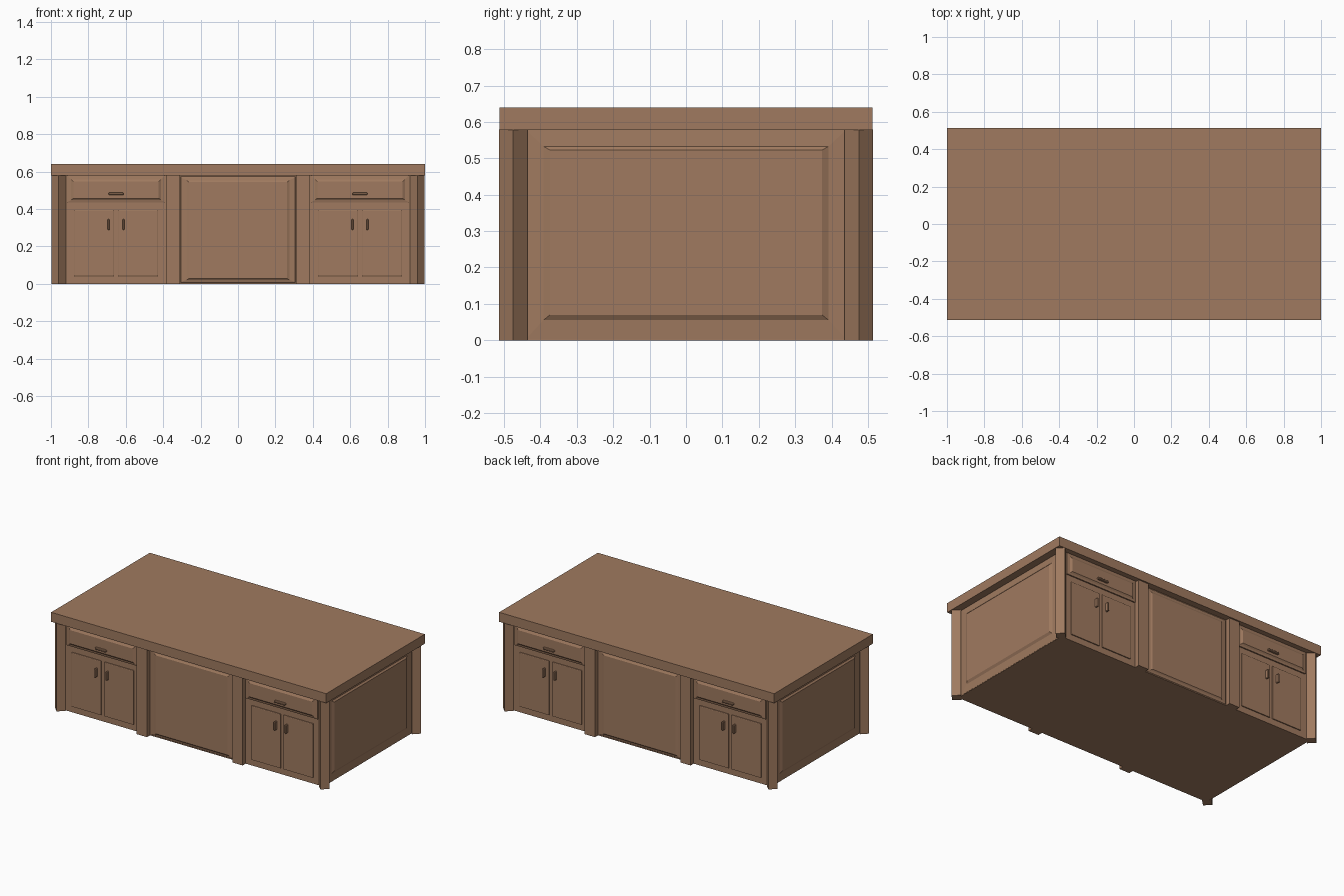
import bpy, bmesh, math
from mathutils import Matrix

if "Cube" in bpy.data.objects:
    bpy.data.objects.remove(bpy.data.objects["Cube"])

wood = bpy.data.materials.new("warm brown wood")
wood.diffuse_color = (0.35, 0.195, 0.115, 1)
wood.use_nodes = True
wood.node_tree.nodes["Principled BSDF"].inputs["Base Color"].default_value = wood.diffuse_color

FRONT = 0.47   # half depth of the cabinet body
END = 0.95     # half length of the cabinet body


def finish(name, bm, turn=0.0):
    bmesh.ops.recalc_face_normals(bm, faces=bm.faces[:])
    bm.transform(Matrix.Rotation(turn, 4, 'Z'))
    me = bpy.data.meshes.new(name)
    bm.to_mesh(me)
    bm.free()
    me.materials.append(wood)
    ob = bpy.data.objects.new(name, me)
    bpy.context.collection.objects.link(ob)
    return ob


def box(name, x0, x1, y0, y1, z0, z1, turn=0.0, bevel=0.0):
    bm = bmesh.new()
    bmesh.ops.create_cube(bm, size=1)
    for v in bm.verts:
        v.co.x = x0 if v.co.x < 0 else x1
        v.co.y = y0 if v.co.y < 0 else y1
        v.co.z = z0 if v.co.z < 0 else z1
    if bevel:
        bmesh.ops.bevel(bm, geom=bm.edges[:], offset=bevel, segments=1, affect='EDGES')
    return finish(name, bm, turn)


def panel(name, base, steps, turn=0.0):
    """Stepped panel facing -y: each step is (u0, u1, z0, z1, height off base)."""
    bm = bmesh.new()
    rings = []
    for u0, u1, z0, z1, h in steps:
        y = -base - h
        rings.append([bm.verts.new(p) for p in
                      ((u0, y, z0), (u1, y, z0), (u1, y, z1), (u0, y, z1))])
    for a, b in zip(rings, rings[1:]):
        for i in range(4):
            j = (i + 1) % 4
            bm.faces.new((a[i], a[j], b[j], b[i]))
    bm.faces.new(rings[0][::-1])
    bm.faces.new(rings[-1])
    return finish(name, bm, turn)


# countertop and body
box("countertop", -1, 1, -0.512, 0.512, 0.578, 0.64)
box("cabinet_body", -END, END, -FRONT, FRONT, 0, 0.579)

# diamond corner posts
for sx in (-1, 1):
    for sy in (-1, 1):
        bm = bmesh.new()
        bmesh.ops.create_cone(bm, cap_ends=True, segments=4,
                              radius1=0.039, radius2=0.039, depth=0.579)
        # put the four corners exactly on the axes
        for v in bm.verts:
            a = round(math.atan2(v.co.y, v.co.x) / (math.pi / 4) + 0.01)
            if a % 2:
                bm.transform(Matrix.Rotation(math.pi / 4, 4, 'Z'))
            break
        bm.transform(Matrix.Translation((sx * 0.959, sy * 0.475, 0.2895)))
        finish("corner_post", bm)

# the two long sides are the same, turned half way round
for side, turn in (("front", 0.0), ("back", math.pi)):
    panel(side + "_centre_panel", FRONT,
          [(-0.31, 0.31, 0.005, 0.575, -0.002), (-0.305, 0.305, 0.01, 0.568, 0.003),
           (-0.275, 0.275, 0.02, 0.553, 0.006), (-0.262, 0.262, 0.028, 0.543, 0.012)], turn)
    for s in (-1, 1):
        c = s * 0.652
        # pilaster
        box(side + "_pilaster", s * 0.3475 - 0.0375, s * 0.3475 + 0.0375,
            -0.502, -FRONT + 0.01, 0, 0.579, turn)
        # drawer front with raised middle
        panel(side + "_drawer", FRONT,
              [(c - 0.262, c + 0.262, 0.435, 0.578, -0.002),
               (c - 0.262, c + 0.262, 0.435, 0.578, 0.008),
               (c - 0.240, c + 0.240, 0.447, 0.558, 0.011),
               (c - 0.228, c + 0.228, 0.457, 0.546, 0.018)], turn)
        box(side + "_drawer_handle", c - 0.04, c + 0.04, -0.502, -0.48,
            0.474, 0.487, turn, 0.003)
        # pair of doors with their handles
        for d in (-1, 1):
            m = c + d * 0.118
            panel(side + "_door", FRONT,
                  [(m - 0.107, m + 0.107, 0.04, 0.395, -0.002),
                   (m - 0.107, m + 0.107, 0.04, 0.395, 0.006),
                   (m - 0.104, m + 0.104, 0.043, 0.392, 0.008)], turn)
            h = c + d * 0.04
            box(side + "_door_handle", h - 0.006, h + 0.006, -0.498, -0.47,
                0.288, 0.345, turn, 0.003)

# raised end panels
for side, turn in (("right", math.pi / 2), ("left", -math.pi / 2)):
    panel(side + "_end_panel", END,
          [(-0.44, 0.44, 0.003, 0.578, -0.002), (-0.44, 0.44, 0.003, 0.578, 0.001),
           (-0.392, 0.392, 0.055, 0.533, 0.004), (-0.374, 0.374, 0.07, 0.523, 0.013)], turn)
